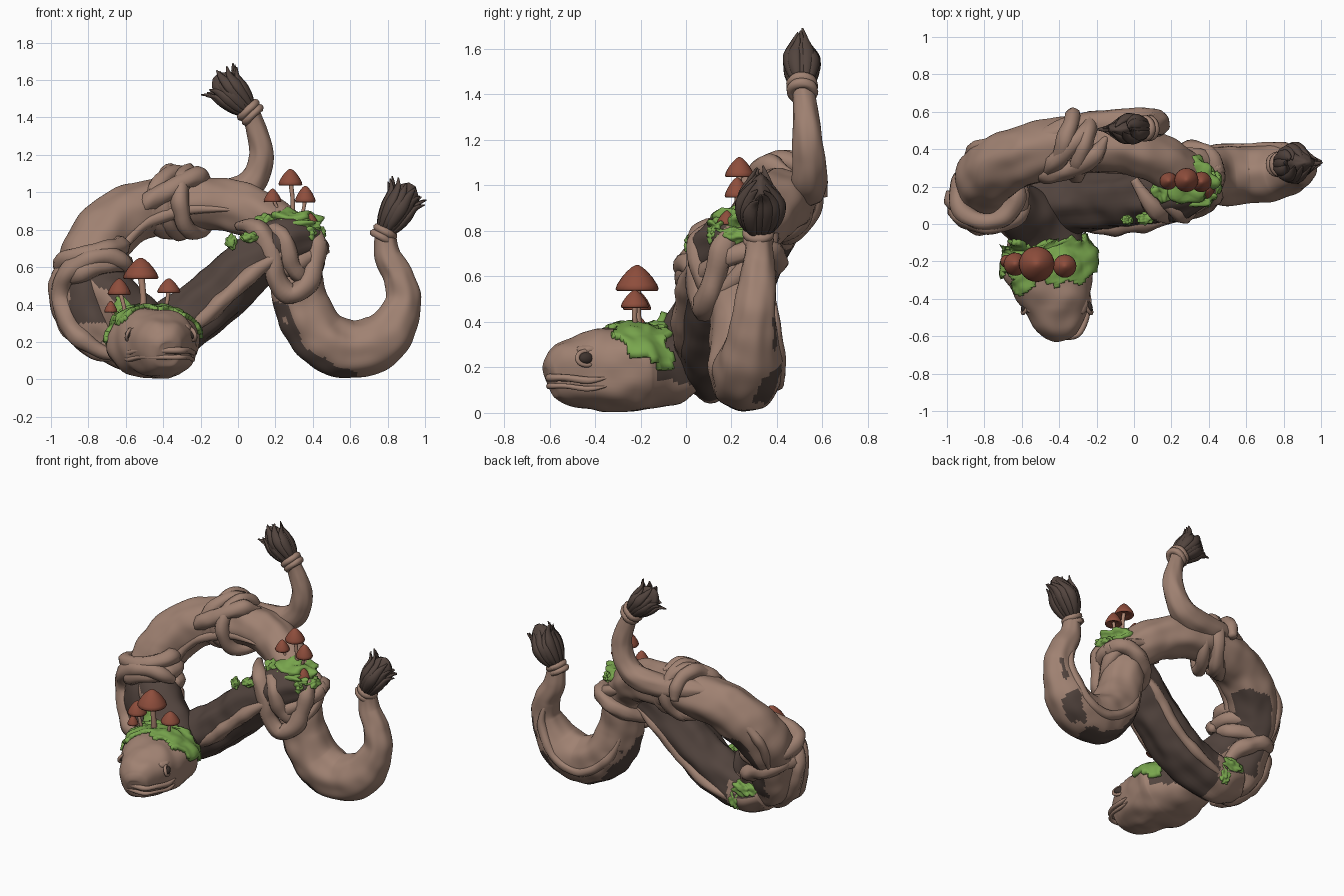
import bpy, bmesh, math, random
from mathutils import Vector, noise

if "Cube" in bpy.data.objects:
    bpy.data.objects.remove(bpy.data.objects["Cube"])

random.seed(4)


def material(name, rgb):
    m = bpy.data.materials.new(name)
    m.diffuse_color = (*rgb, 1)
    m.use_nodes = True
    m.node_tree.nodes["Principled BSDF"].inputs["Base Color"].default_value = m.diffuse_color
    return m


BARK = material("light bark", (0.35, 0.222, 0.168))
DARK = material("dark wood", (0.085, 0.058, 0.048))
MOSS = material("green moss", (0.19, 0.38, 0.075))
CAP = material("red brown cap", (0.27, 0.075, 0.045))
STEM = material("pale stem", (0.42, 0.24, 0.17))
EYE = material("eye brown", (0.05, 0.034, 0.028))


def finish(name, bm, mats):
    bmesh.ops.recalc_face_normals(bm, faces=bm.faces)
    me = bpy.data.meshes.new(name)
    bm.to_mesh(me)
    bm.free()
    for m in mats:
        me.materials.append(m)
    me.shade_smooth()
    ob = bpy.data.objects.new(name, me)
    bpy.context.collection.objects.link(ob)
    return ob


def spline(keys, n):
    """Catmull-Rom samples of keys of any width."""
    k = [keys[0], *keys, keys[-1]]
    out = []
    for i in range(n + 1):
        f = min(i / n * (len(keys) - 1), len(keys) - 1.0001)
        j, t = int(f), f - int(f)
        out.append([0.5 * (2 * b + (c - a) * t + (2 * a - 5 * b + 4 * c - d) * t * t
                           + (3 * b - a - 3 * c + d) * t ** 3)
                    for a, b, c, d in zip(*k[j:j + 4])])
    return out


def frames(keys, n, up=(0, 0, 1)):
    """Points along a path with a steady cross-section frame: (point, normal, side, ra, rb)."""
    s = spline([k if len(k) == 5 else (*k, k[3]) for k in keys], n)
    p = [Vector(q[:3]) for q in s]
    nrm, out = Vector(up), []
    for i, q in enumerate(s):
        d = (p[min(i + 1, n)] - p[max(i - 1, 0)]).normalized()
        nrm = (nrm - d * nrm.dot(d)).normalized()
        out.append((p[i], nrm.copy(), d.cross(nrm), max(q[3], 0.002), max(q[4], 0.002)))
    return out


def tube(name, keys, mats, rule=None, sides=14, n=40, ridge=0.0, twist=2.0, lump=0.0, up=(0, 0, 1), box=1.0):
    """Sweep with lengthwise grooves and lumps; rule(centre, normal) picks the material."""
    bm, rings = bmesh.new(), []
    for i, (p, a, b, ra, rb) in enumerate(frames(keys, n, up)):
        ring = []
        for j in range(sides):
            th = 2 * math.pi * j / sides
            g = 1 + ridge * (math.sin(5 * th + twist * i / n * 6) + 0.6 * math.sin(8 * th - twist * i / n * 4))
            c, s = math.cos(th), math.sin(th)
            v = p + (a * math.copysign(abs(c) ** box, c) * ra + b * math.copysign(abs(s) ** box, s) * rb) * g
            v += (v - p) * lump * noise.noise(v * 9)
            v.z = max(v.z, 0.004)
            ring.append(bm.verts.new(v))
        rings.append(ring)
    for r, q in zip(rings, rings[1:]):
        for j in range(sides):
            bm.faces.new((r[j], r[(j + 1) % sides], q[(j + 1) % sides], q[j]))
    bm.faces.new(rings[0])
    bm.faces.new(rings[-1])
    bmesh.ops.recalc_face_normals(bm, faces=bm.faces)
    if rule:
        for f in bm.faces:
            f.material_index = int(rule(f.calc_center_median(), f.normal))
    return finish(name, bm, mats)


def rope(name, pts, r, n=48, taper=0.45):
    last = len(pts) - 1
    return tube(name, [(*p, r * (taper if i in (0, last) else 1)) for i, p in enumerate(pts)], [BARK],
                sides=12, n=n, ridge=0.06, twist=4, lump=0.3)


def coil(name, c, u, v, r, turns=1.05, pitch=0.0):
    """Rope wound round a centre in the plane of u and v."""
    c, u, v = Vector(c), Vector(u), Vector(v)
    ax = u.cross(v).normalized()
    m = int(12 * turns)
    pts = [c + u * math.cos(a) + v * math.sin(a) + ax * pitch * (i / m - 0.5) * turns
           for i in range(m + 1) for a in [2 * math.pi * turns * i / m]]
    return rope(name, pts, r, n=m * 4, taper=1 if turns < 1.1 else .6)


def vine(name, keys, angles, r, lo, hi):
    """Root riding on the surface of a swept path, between fractions lo and hi."""
    fr = frames(keys, 60)[int(lo * 60):int(hi * 60) + 1:4]
    pts = []
    for i, (p, a, b, ra, rb) in enumerate(fr):
        th = angles[0] + (angles[1] - angles[0]) * i / (len(fr) - 1)
        pts.append(p + (a * math.cos(th) * ra + b * math.sin(th) * rb) * 0.93)
    rope(name, pts, r, taper=.2)


def blob(name, c, size, mat, rough=0.0, sub=4, turn=0.0):
    bm = bmesh.new()
    bmesh.ops.create_icosphere(bm, subdivisions=sub, radius=1)
    for v in bm.verts:
        v.co *= 1 + rough * noise.noise(v.co * 2.2 + Vector(c) * 9)
        x, y, z = (v.co[i] * size[i] for i in range(3))
        v.co = Vector(c) + Vector((x * math.cos(turn) - y * math.sin(turn),
                                   x * math.sin(turn) + y * math.cos(turn), z))
    return finish(name, bm, [mat])


def wob(c):
    return noise.noise(c * 6) * 0.12


# Main body: arch on the left, over the top, through the knot, down the U and up to a tail
BODY = [(-.68, .08, .22, .12), (-.77, .11, .32, .15), (-.80, .17, .5, .155), (-.77, .27, .69, .165),
        (-.61, .36, .86, .16), (-.38, .42, .93, .145), (-.1, .42, .935, .14), (.12, .35, .87, .135),
        (.27, .26, .74, .135), (.31, .25, .55, .14), (.35, .25, .38, .15), (.45, .26, .22, .155),
        (.62, .26, .155, .152), (.79, .28, .23, .14), (.88, .3, .4, .1), (.86, .31, .54, .085),
        (.80, .32, .66, .07), (.785, .32, .79, .055)]


def body_rule(c, n):
    if c.x > 0.15:      # dark outer underside of the U, sliding to the back of the tail
        k = min(max((c.x - .6) / .2, 0), 1)
        d = Vector((-.6, -.08, -.8)).lerp(Vector((.3, .77, -.56)), k)
        return c.z < 0.42 and n.dot(d) + wob(c) > 0.62 + .22 * k
    if c.x > -.9 and .3 < c.z < 0.6 and n.y < -0.2:      # inner wood facing the neck
        return True
    return c.x < -.45 and 0.25 < c.z < 0.72 and n.dot(Vector((.5, .65, -.55))) + wob(c) > 0.72


tube("body_loop", BODY, [BARK, DARK], body_rule, sides=64, n=260, ridge=0.022, twist=5, lump=0.08)
vine("arch_root", BODY, (2.4, 3.3), .035, .12, .3)
vine("arch_root_back", BODY, (.3, -.5), .03, .12, .42)
vine("bend_root", BODY, (1.6, 2.6), .03, .56, .9)

# Diagonal strand
DIAG = [(.42, .22, .76, .085), (.25, .17, .725, .14), (.06, .145, .61, .15), (-.13, .125, .43, .155),
        (-.33, .11, .28, .155), (-.55, .11, .2, .15), (-.72, .11, .24, .13)]
tube("diagonal_strand", DIAG, [BARK, DARK], lambda c, n: c.x > -.5 or n.z > .3,
     sides=40, n=90, ridge=0.04, twist=2, lump=0.08)
rope("strand_root_front", [(.24, .04, .68), (.1, .01, .585), (-.03, -.01, .47), (-.16, -.02, .35),
                           (-.32, 0, .23)], .042)
rope("strand_root_back", [(.2, .29, .66), (.03, .27, .53), (-.15, .25, .35), (-.36, .25, .22),
                          (-.6, .22, .14)], .035)

# Second tail rising behind the arch
tube("rear_tail", [(-.5, .46, 1.0, .04), (-.36, .5, 1.0, .07), (-.18, .53, .985, .078), (0, .54, 1.0, .08),
                   (.09, .54, 1.08, .074), (.125, .535, 1.2, .066), (.1, .525, 1.33, .054), (.06, .51, 1.45, .045)],
     [BARK], sides=28, n=70, ridge=0.03, twist=3, lump=0.08)


# Bristle tufts with collars: closed like a bud from the side, fanned out across the front
def tuft(label, base, axis, length, fat, fan):
    base, axis = Vector(base), Vector(axis).normalized()
    side = Vector((0, 1, 0))
    other = axis.cross(side)
    core = [(*(base + axis * length * s), a, b) for s, a, b in
            ((0, .042, .042), (.25, fat * .7, .06), (.52, fat * .85, .075), (.78, fat * .5, .065), (.94, .01, .02))]
    tube(label + "_tuft_core", core, [DARK], sides=24, n=24, ridge=.06, up=side)
    for i in range(14):
        th = 2 * math.pi * i / 14 + .2
        cy, co = math.cos(th), math.sin(th)
        k, reach = random.uniform(.9, 1.1), random.uniform(.86, 1.04) - .14 * abs(co)
        keys = []
        for s, wy, wo, a, b in ((0, .035, .035, .012, .014), (.25, fat * .75, .058, .018, .028),
                                (.55, fat * .9, .075, .018, .033), (.82, fat * .55, fan, .012, .02),
                                (1, fat * .2, fan * 1.4, .003, .004)):
            keys.append((*(base + axis * length * s * reach + side * cy * wy * k + other * co * wo * k), a, b))
        tube(f"{label}_bristle_{i}", keys, [DARK], sides=8, n=16, up=side * cy + other * co)
    for i, d in enumerate((-.035, .0)):
        coil(f"{label}_collar_{i}", base + axis * d, side * .05, other * .05, .022)


tuft("rear_tail", (.055, .51, 1.44), (-.68, -.02, .72), .27, .075, .085)
tuft("right_tail", (.785, .32, .79), (.5, .03, .86), .31, .1, .085)

# Ropes: left ring, top knot, right knot
coil("left_wrap", (-.775, .15, .6), (.165, 0, .03), (0, .145, -.02), .05, 2.1, .085)
rope("left_wrap_front", [(-.57, .1, .58), (-.64, .03, .64), (-.78, .0, .65), (-.91, .03, .57), (-.95, .08, .44),
                         (-.9, .03, .29), (-.8, -.01, .19), (-.66, -.01, .12)], .052)
rope("left_wrap_side", [(-.86, .02, .62), (-.95, .11, .55), (-.95, .13, .4), (-.88, .1, .25), (-.76, .06, .16),
                        (-.6, .08, .1)], .05)
rope("left_wrap_back", [(-.94, .1, .55), (-.9, .25, .5), (-.78, .31, .46), (-.65, .25, .38), (-.6, .18, .27)], .05)
coil("top_knot", (-.29, .42, .945), (.06, .135, 0), (0, 0, .16), .045, 2.1, .1)
coil("top_knot_cross", (-.34, .42, .945), (.12, .125, .02), (0, -.01, .155), .045)
rope("top_knot_end", [(-.54, .3, .88), (-.46, .27, .96), (-.34, .29, 1.03), (-.22, .36, 1.09), (-.15, .46, 1.05)], .05)
rope("knot_hanging_loop", [(.0, .24, .82), (.09, .1, .81), (.165, .05, .7), (.2, .06, .55), (.27, .08, .455),
                           (.36, .1, .49), (.41, .13, .62), (.41, .18, .76), (.35, .26, .84)], .054)
rope("knot_second_loop", [(.13, .16, .83), (.24, .06, .76), (.29, .08, .6), (.38, .17, .55), (.42, .28, .66),
                          (.35, .36, .74), (.2, .4, .8)], .046)
coil("knot_ring", (.3, .25, .64), (.14, .02, .07), (0, .15, .03), .048)

# Head and neck, rising into the left ring
HEAD = [(-.375, -.607, .155, .04, .045), (-.38, -.59, .16, .098, .085), (-.395, -.53, .172, .142, .135),
        (-.415, -.42, .186, .17, .186), (-.44, -.3, .193, .183, .228), (-.46, -.2, .195, .183, .24),
        (-.485, -.08, .21, .17, .2), (-.55, .02, .3, .15, .16), (-.66, .09, .42, .14, .14), (-.75, .14, .52, .12, .12)]
head = tube("head", HEAD, [BARK, DARK], lambda c, n: c.y > -.13 and n.z + .5 * n.x + wob(c) > .1,
            sides=56, n=110, ridge=.008, lump=.1, box=.86)
for label, z, r in (("upper", .155, .017), ("lower", .118, .012)):
    half = [(.19, -.34), (.172, -.43), (.13, -.53), (.078, -.59)]
    mid = [-.433, -.414, -.395, -.38]
    pts = [(m - w, y, z - .012 * (i == 1)) for i, (m, (w, y)) in enumerate(zip(mid, half))] + [(-.376, -.602, z)]
    pts += [(m + w, y, z - .012 * (i == 2)) for i, (m, (w, y)) in enumerate(zip(mid[::-1], half[::-1]))]
    rope(label + "_lip", pts, r, taper=.2)
for s, label in ((-1, "left"), (1, "right")):
    c = Vector((-.412 + s * .164, -.438, .24))
    blob(label + "_eye", c, (.024, .037, .027), EYE, sub=3, turn=s * .5)
    coil(label + "_eyelid", c, (-s * .018, .04, 0), (-s * .01, 0, .031), .01)
    blob(label + "_brow", c + Vector((-s * .055, .03, .035)), (.05, .08, .03), BARK, .15, 3, s * .4)

# Moss cap on the head, lifted from the head surface and hanging lower toward the neck
bm = bmesh.new()
bm.from_mesh(head.data)
bm.normal_update()
drop = []
for f in bm.faces:
    c = f.calc_center_median()
    w = noise.noise(c * 12) * .06
    y = c.y - .12 * (c.x + .46)
    if not (-.33 + w < y < -.09 + w and c.z > .27 + w * 1.5 - .45 * max(y + .27, 0)):
        drop.append(f)
bmesh.ops.delete(bm, geom=drop, context="FACES")
for v in bm.verts:
    v.co += v.normal * (.02 + .015 * noise.noise(v.co * 20))
for f in bm.faces:
    f.material_index = 0
moss = finish("head_moss", bm, [MOSS])
mod = moss.modifiers.new("thickness", "SOLIDIFY")
mod.thickness, mod.offset = .035, -1

# Other moss clumps
for i, (c, s) in enumerate([((.28, .235, .835), (.155, .12, .075)), ((.16, .19, .84), (.065, .07, .045)),
                            ((.42, .21, .78), (.045, .08, .04)), ((.31, .14, .815), (.12, .05, .045)),
                            ((.22, .11, .79), (.03, .03, .04)), ((.38, .12, .78), (.035, .03, .04)),
                            ((-.035, .02, .735), (.03, .025, .04)), ((.06, .03, .76), (.045, .03, .026)),
                            ((-.62, .23, .26), (.09, .04, .05)), ((-.55, .24, .17), (.04, .03, .06))]):
    blob(f"moss_clump_{i}", c, s, MOSS, .45)


# Mushrooms: bent stem and turned cap
def mushroom(i, x, y, z0, z1, h, r, foot):
    tube(f"mushroom_stem_{i}", [(foot, y + .01, z0, r * .24), ((foot + x) / 2 + .008, y, (z0 + z1) / 2, r * .18),
                                (x, y, z1 + h * .3, r * .2)], [STEM], sides=10, n=10)
    prof = [(.1, .12), (.6, .1), (.93, -.04), (1, .04), (.93, .22), (.72, .5), (.48, .74), (.24, .92), (.06, 1)]
    bm, n = bmesh.new(), 24
    rings = [[bm.verts.new((x + a * r * math.cos(t), y + a * r * math.sin(t), z1 + b * h))
              for t in (2 * math.pi * k / n for k in range(n))] for a, b in prof]
    for p, q in zip(rings, rings[1:]):
        for k in range(n):
            bm.faces.new((p[k], p[(k + 1) % n], q[(k + 1) % n], q[k]))
    bm.faces.new(rings[0])
    bm.faces.new(rings[-1])
    finish(f"mushroom_cap_{i}", bm, [CAP])


for i, m in enumerate([(-.52, -.215, .34, .54, .11, .095, -.51), (-.635, -.215, .32, .455, .085, .062, -.6),
                       (-.37, -.225, .34, .465, .075, .062, -.41), (-.68, -.2, .27, .36, .06, .035, -.64),
                       (.28, .235, .86, 1.04, .085, .064, .29), (.185, .23, .85, .95, .07, .047, .23),
                       (.36, .225, .85, .95, .085, .055, .32), (.385, .18, .79, .83, .06, .045, .37)]):
    mushroom(i, *m)
